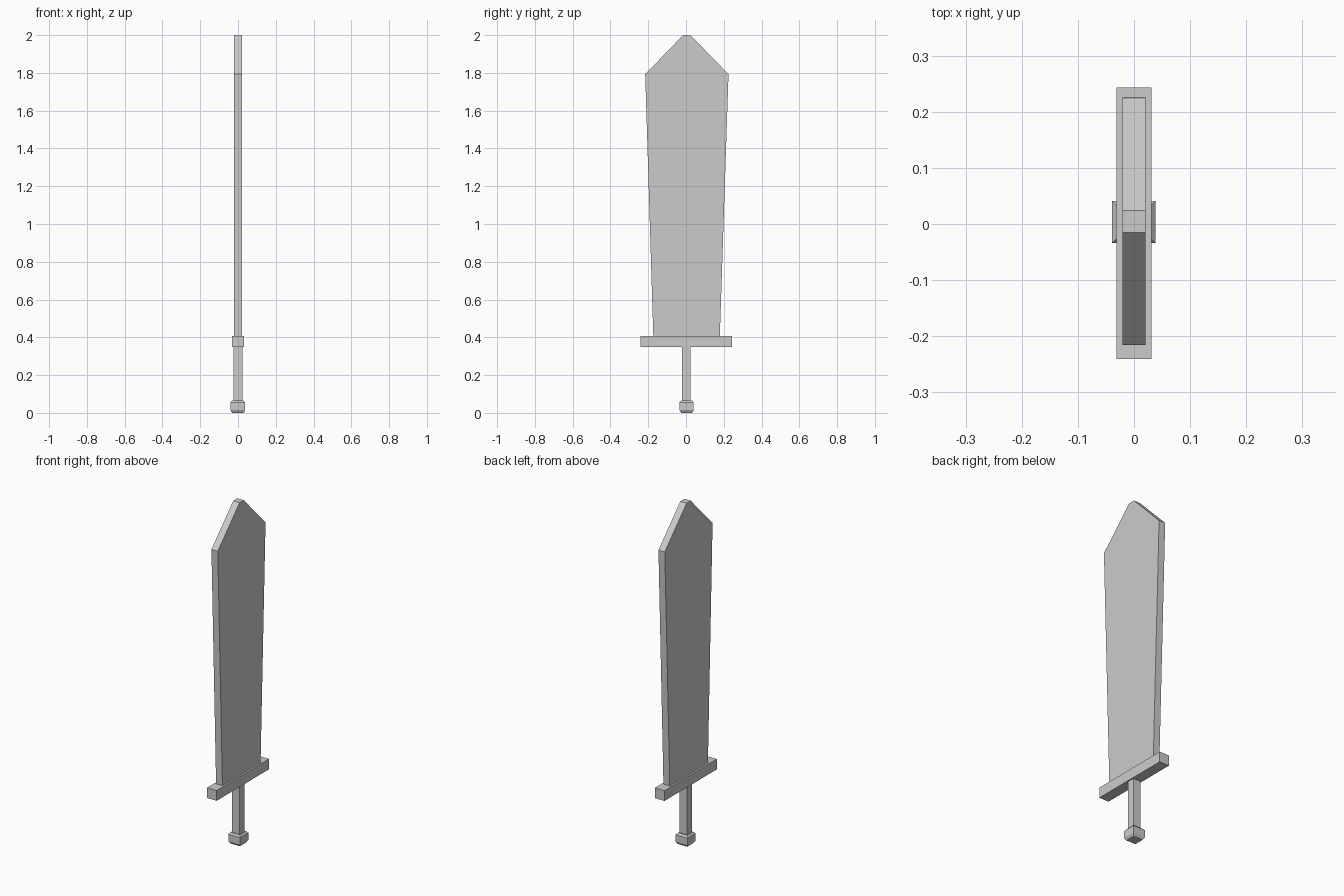
import bpy


def loft(name, rings):
    """Stack of rectangles (x centre, y centre, half x, half y, z), capped at both ends."""
    verts, faces = [], []
    for cx, cy, hx, hy, z in rings:
        verts += [(cx + sx * hx, cy + sy * hy, z)
                  for sx, sy in ((-1, -1), (1, -1), (1, 1), (-1, 1))]
    for r in range(len(rings) - 1):
        a = r * 4
        for i in range(4):
            j = (i + 1) % 4
            faces.append((a + i, a + j, a + 4 + j, a + 4 + i))
    top = len(verts) - 4
    faces += [(3, 2, 1, 0), (top, top + 1, top + 2, top + 3)]
    mesh = bpy.data.meshes.new(name)
    mesh.from_pydata(verts, [], faces)
    obj = bpy.data.objects.new(name, mesh)
    bpy.context.collection.objects.link(obj)
    return obj


# Broad blade, flaring to the shoulders and tapering to a blunt tip
loft("blade", [
    (0, 0.003, 0.0205, 0.176, 0.405),
    (0, 0.0045, 0.0205, 0.2205, 1.793),
    (0, 0.0045, 0.0205, 0.0195, 2.0),
])

# Crossguard
loft("crossguard", [(0, 0.001, 0.031, 0.242, 0.348), (0, 0.001, 0.031, 0.242, 0.408)])

# Grip
loft("grip", [(0, 0.002, 0.024, 0.022, 0.06), (0, 0.002, 0.024, 0.022, 0.35)])

# Pommel with chamfered top and bottom
loft("pommel", [
    (-0.0005, 0.0035, 0.030, 0.029, 0.0),
    (-0.0005, 0.0035, 0.0385, 0.0375, 0.014),
    (-0.0005, 0.0035, 0.0385, 0.0375, 0.056),
    (-0.0005, 0.0035, 0.030, 0.029, 0.065),
])
